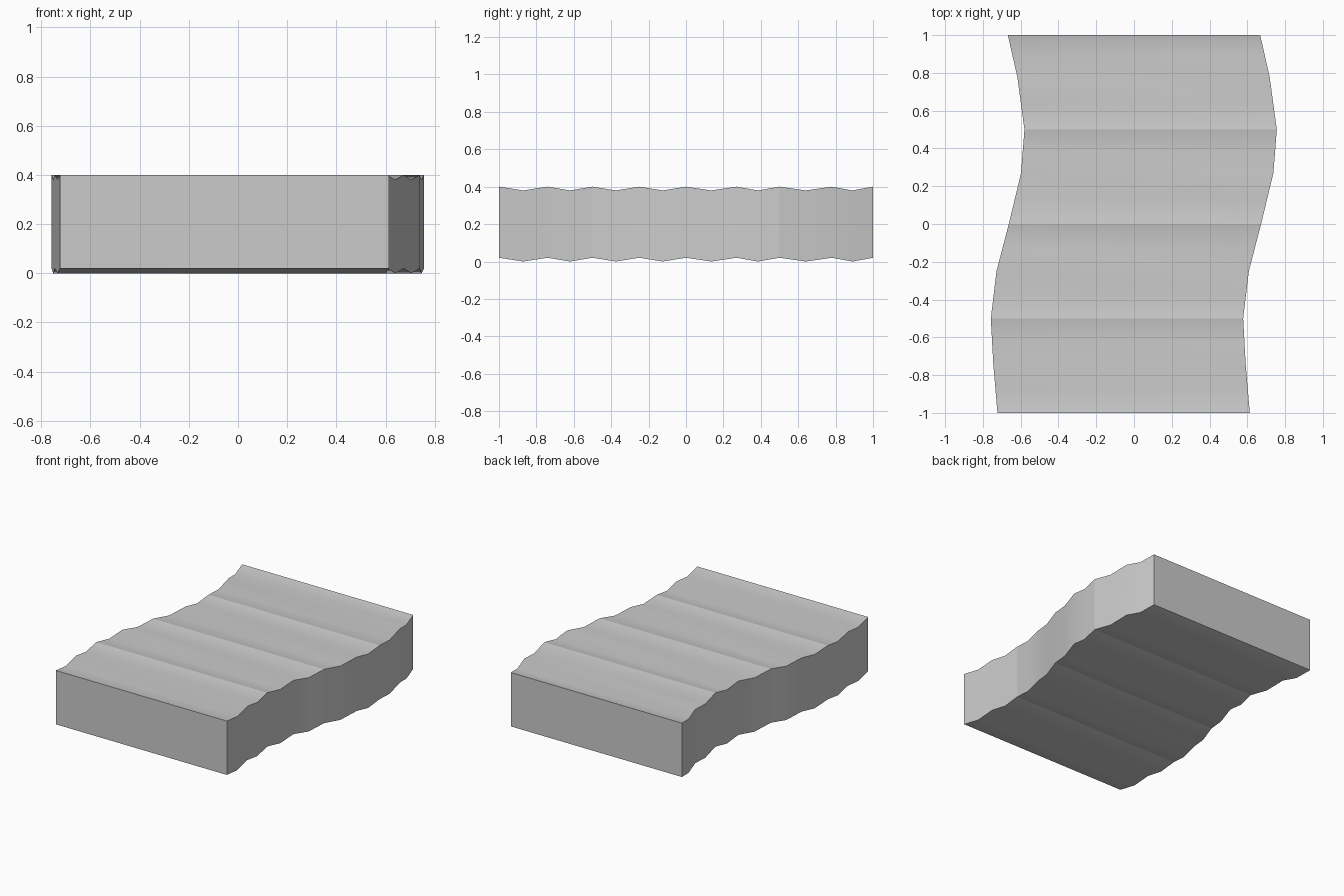
import bpy, bmesh

if "Cube" in bpy.data.objects:
    bpy.data.objects.remove(bpy.data.objects["Cube"])

# Sideways sway of the slab's centre line at each ripple crest: (y, x)
crests = [(-1, -0.055), (-0.74, -0.077), (-0.5, -0.09), (-0.25, -0.06), (0, 0.005),
          (0.27, 0.07), (0.5, 0.088), (0.78, 0.05), (1, 0)]
half_width, thickness, ripple = 0.668, 0.378, 0.02

# Add a trough halfway between neighbouring crests: (y, x, height)
stations = []
for (y0, x0), (y1, x1) in zip(crests, crests[1:]):
    stations.append((y0, x0, ripple))
    stations.append(((y0 + y1) / 2, (x0 + x1) / 2, 0))
stations.append((*crests[-1], ripple))

# Skin rectangular sections into a closed slab
bm = bmesh.new()
rings = [[bm.verts.new((x + sx * half_width, y, z + top * (thickness + 0.002)))
          for sx, top in ((-1, 0), (1, 0), (1, 1), (-1, 1))]
         for y, x, z in stations]
for a, b in zip(rings, rings[1:]):
    for i in range(4):
        j = (i + 1) % 4
        bm.faces.new((a[i], a[j], b[j], b[i]))
bm.faces.new(rings[0])
bm.faces.new(rings[-1])
bmesh.ops.recalc_face_normals(bm, faces=bm.faces)

# Smooth shading, with hard corners and hard seams at the segment joints
for f in bm.faces:
    f.smooth = True
for e in bm.edges:
    y0, y1 = (v.co.y for v in e.verts)
    seam = abs(y0 - y1) < 1e-5 and min(abs(y0 - s) for s in (-0.5, 0, 0.5)) < 1e-4
    if e.calc_face_angle(0) > 0.6 or seam:
        e.smooth = False

mesh = bpy.data.meshes.new("wavy_slab")
bm.to_mesh(mesh)
bm.free()
bpy.context.collection.objects.link(bpy.data.objects.new("wavy_slab", mesh))
